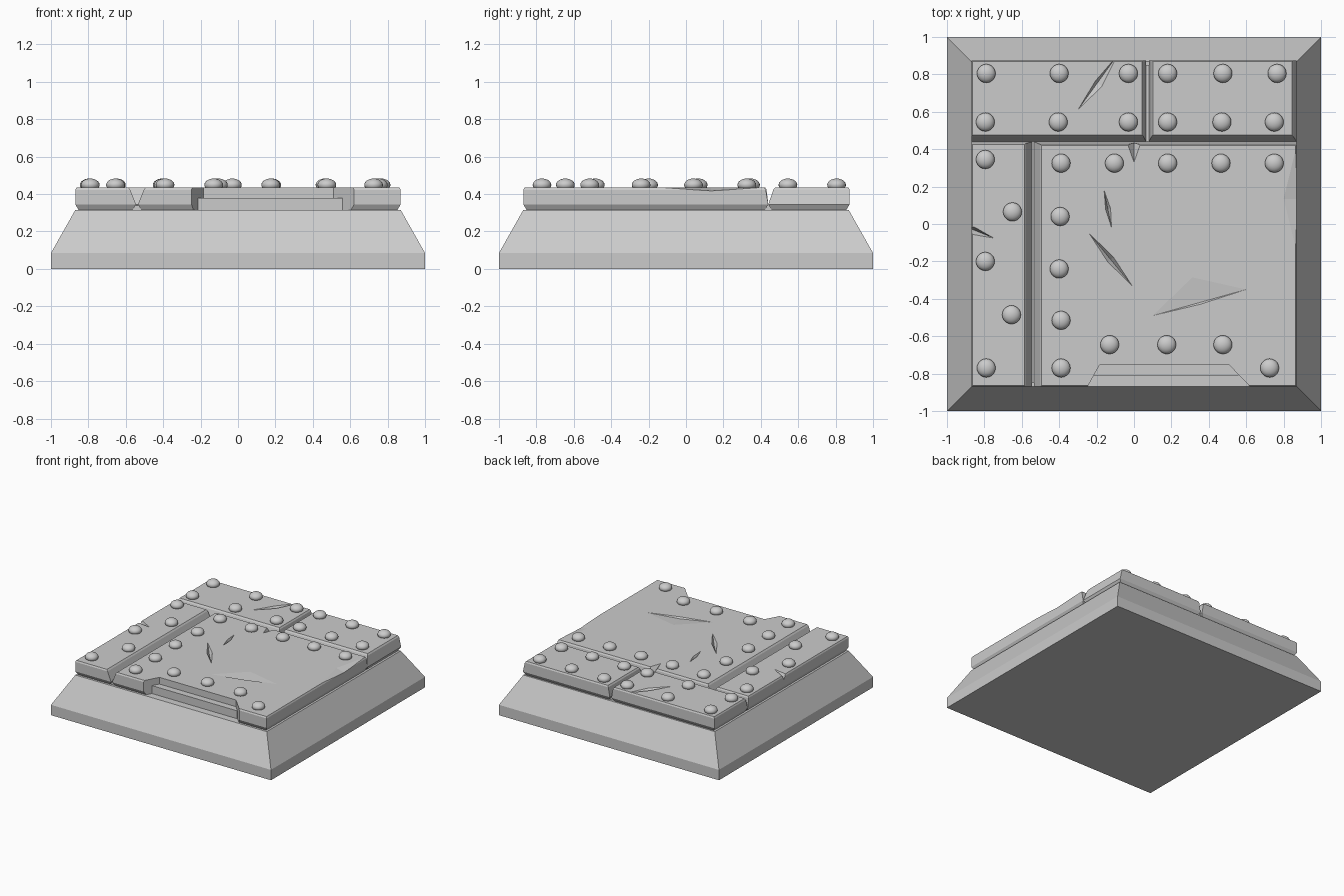
import bpy
import bmesh
from mathutils import Vector

default_cube = bpy.data.objects.get("Cube")
if default_cube:
    bpy.data.objects.remove(default_cube, do_unlink=True)

steel = bpy.data.materials.new("grey steel")
steel.use_nodes = True
GREY = (0.6, 0.6, 0.6, 1)
steel.diffuse_color = GREY
steel.node_tree.nodes["Principled BSDF"].inputs["Base Color"].default_value = GREY

TOP = 0.435      # upper surface of the plates
BED = 0.315      # top of the plinth


def finish(bm, name):
    """Turn a bmesh into a named steel object."""
    bmesh.ops.recalc_face_normals(bm, faces=bm.faces)
    mesh = bpy.data.meshes.new(name)
    bm.to_mesh(mesh)
    bm.free()
    mesh.materials.append(steel)
    obj = bpy.data.objects.new(name, mesh)
    bpy.context.collection.objects.link(obj)
    return obj


def loft(bm, rings):
    """Skin a stack of equally long rings and cap both ends."""
    loops = [[bm.verts.new(point) for point in ring] for ring in rings]
    count = len(loops[0])
    for low, high in zip(loops, loops[1:]):
        for i in range(count):
            j = (i + 1) % count
            bm.faces.new((low[i], low[j], high[j], high[i]))
    bm.faces.new(loops[0])
    bm.faces.new(loops[-1])


def rect(x0, x1, y0, y1, z):
    return [(x0, y0, z), (x1, y0, z), (x1, y1, z), (x0, y1, z)]


def plate(name, x0, x1, y0, y1, slope):
    """Slab with a tucked-in underside; slope widens its foot on each side."""
    west, east, south, north = slope

    def ring(z, inset, spread):
        return rect(x0 + inset - west * spread, x1 - inset + east * spread,
                    y0 + inset - south * spread, y1 - inset + north * spread, z)

    bm = bmesh.new()
    loft(bm, [ring(BED, 0.018, 1), ring(0.345, 0, 1),
              ring(TOP - 0.012, 0, 0.1), ring(TOP, 0.006, 0)])
    return finish(bm, name)


def dent(bm, start, end, left, right, depth):
    """Lozenge-shaped gouge running between two points on the top surface."""
    a, b = Vector((*start, TOP)), Vector((*end, TOP))
    middle = (a + b) / 2
    side = (b - a).cross(Vector((0, 0, 1))).normalized()
    belt = [bm.verts.new(p) for p in
            (a, middle + side * right, b, middle - side * left)]
    peak = bm.verts.new(middle + Vector((0, 0, 0.05)))
    pit = bm.verts.new(middle - Vector((0, 0, depth)))
    for i in range(4):
        j = (i + 1) % 4
        bm.faces.new((belt[i], belt[j], peak))
        bm.faces.new((belt[j], belt[i], pit))


def carve(target, cutter):
    """Subtract the cutter and bake the result into the target mesh."""
    cutter.hide_render = True
    mod = target.modifiers.new("carve", 'BOOLEAN')
    mod.operation = 'DIFFERENCE'
    mod.solver = 'EXACT'
    mod.object = cutter
    graph = bpy.context.evaluated_depsgraph_get()
    baked = bpy.data.meshes.new_from_object(target.evaluated_get(graph))
    target.modifiers.clear()
    target.data = baked


# Plinth with sloping sides
bm = bmesh.new()
loft(bm, [rect(-w, w, -w, w, z) for w, z in ((1, 0), (1, 0.085), (0.87, BED))])
finish(bm, "plinth")

# Bed that closes the bottom of the grooves
bm = bmesh.new()
loft(bm, [rect(-0.85, 0.85, -0.85, 0.85, z) for z in (BED - 0.02, 0.34)])
bed = finish(bm, "plate_bed")

# Armour plates
back_right = plate("back_plate_wide", -0.87, 0.05, 0.47, 0.875, (0, 0.015, 0.03, 0))
plate("back_plate_narrow", 0.095, 0.85, 0.47, 0.875, (0.015, 0.02, 0.03, 0))
side = plate("side_plate", -0.87, -0.58, -0.87, 0.43, (0, 0.035, 0, 0.01))
main = plate("main_plate", -0.5, 0.87, -0.87, 0.425, (0.035, 0, 0, 0.015))

# Notch in the front edge with a low step inside
bm = bmesh.new()
outline = [(-0.265, -0.9), (0.65, -0.9), (0.51, -0.755), (-0.185, -0.755)]
loft(bm, [[(x, y, z) for x, y in outline] for z in (BED - 0.001, 0.6)])
notch = finish(bm, "notch_cutter")
carve(main, notch)
carve(bed, notch)
bm = bmesh.new()
loft(bm, [rect(-0.215, 0.56, -0.81, -0.75, z) for z in (BED, 0.38)])
finish(bm, "notch_step")

# Gouges and shallow dents
bm = bmesh.new()
dent(bm, (-0.3, 0.61), (-0.09, 0.9), 0.015, 0.03, 0.025)
scratches = finish(bm, "back_scratch_cutter")
carve(back_right, scratches)

bm = bmesh.new()
dent(bm, (-0.96, 0.01), (-0.75, -0.075), 0.015, 0.025, 0.04)
nick = finish(bm, "side_nick_cutter")
carve(side, nick)

bm = bmesh.new()
dent(bm, (-0.24, -0.05), (-0.01, -0.33), 0.02, 0.02, 0.03)
dent(bm, (-0.16, 0.18), (-0.12, -0.02), 0.015, 0.012, 0.025)
dent(bm, (0, 0.33), (0, 0.53), 0.035, 0.035, 0.05)
dent(bm, (0.1, -0.49), (0.6, -0.35), 0.14, 0.01, 0.012)
dent(bm, (0.87, -0.15), (0.87, 0.42), 0.07, 0.07, 0.018)
dents = finish(bm, "main_dent_cutter")
carve(main, dents)

for cutter in (notch, scratches, nick, dents):
    bpy.data.objects.remove(cutter, do_unlink=True)

# Domed rivets, listed in rows as y followed by x positions
rivet_rows = {
    0.805: (-0.79, -0.4, -0.03, 0.18, 0.475, 0.765),
    0.545: (-0.795, -0.405, -0.03, 0.18, 0.47, 0.75),
    0.345: (-0.795,),
    0.325: (-0.39, -0.105, 0.18, 0.465, 0.75),
    0.065: (-0.65,),
    0.04: (-0.395,),
    -0.2: (-0.795,),
    -0.24: (-0.4,),
    -0.485: (-0.655,),
    -0.515: (-0.39,),
    -0.645: (-0.13, 0.175, 0.475),
    -0.77: (-0.79, -0.39, 0.725),
}
bm = bmesh.new()
bmesh.ops.create_uvsphere(bm, u_segments=20, v_segments=12, radius=0.05)
bmesh.ops.scale(bm, vec=(1, 1, 0.68), verts=bm.verts)
for face in bm.faces:
    face.smooth = True
first = finish(bm, "rivet")
rivet_mesh = first.data
bpy.data.objects.remove(first, do_unlink=True)
for y, xs in rivet_rows.items():
    for x in xs:
        rivet = bpy.data.objects.new("rivet", rivet_mesh)
        rivet.location = (x, y, TOP + 0.014)
        bpy.context.collection.objects.link(rivet)
